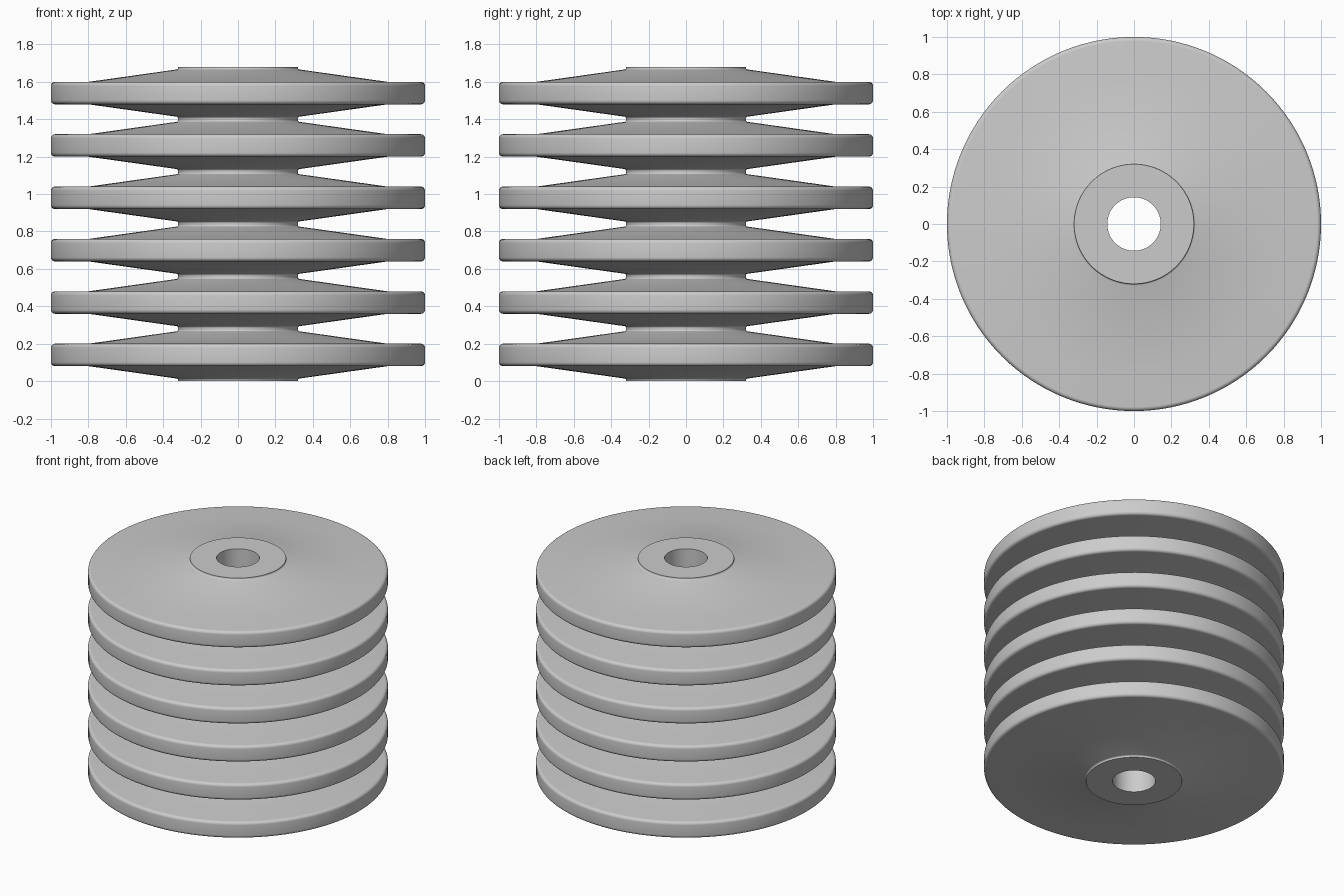
import bpy
import bmesh
import math

if "Cube" in bpy.data.objects:
    bpy.data.objects.remove(bpy.data.objects["Cube"], do_unlink=True)

SEGMENTS = 128
DISCS = 6
PITCH = 0.28
HUB_R = 0.32
BORE_R = 0.143
RIM_HALF = 0.06
RIM_FILLET = 0.022
NECK_FILLET = 0.01


def arc(cx, cz, radius, start, end, steps):
    """Points along a circular arc, angles in degrees."""
    angles = [math.radians(start + (end - start) * i / steps) for i in range(steps + 1)]
    return [(cx + radius * math.cos(a), cz + radius * math.sin(a)) for a in angles]


# Upper half of one disc, from the rim in to the neck, about its mid-plane
upper = arc(1 - RIM_FILLET, RIM_HALF - RIM_FILLET, RIM_FILLET, 0, 90, 6)
upper.append((0.80, RIM_HALF))
upper += arc(HUB_R + NECK_FILLET, 0.136, NECK_FILLET, 262, 180, 5)
lower = [(r, -z) for r, z in reversed(upper)]

# Whole stack: bottom face, repeated discs, top face and bore
profile = [(BORE_R, 0), (HUB_R, 0)]
for i in range(DISCS):
    mid = (i + 0.5) * PITCH
    profile += [(r, z + mid) for r, z in lower + upper]
profile += [(HUB_R, DISCS * PITCH), (BORE_R, DISCS * PITCH)]

# Revolve the closed profile around z
bm = bmesh.new()
rings = []
for s in range(SEGMENTS):
    a = 2 * math.pi * s / SEGMENTS
    rings.append([bm.verts.new((r * math.cos(a), r * math.sin(a), z)) for r, z in profile])
count = len(profile)
for s, ring in enumerate(rings):
    following = rings[(s + 1) % SEGMENTS]
    for j in range(count):
        k = (j + 1) % count
        bm.faces.new((ring[j], following[j], following[k], ring[k]))
bmesh.ops.recalc_face_normals(bm, faces=bm.faces)
mesh = bpy.data.meshes.new("disc_stack")
bm.to_mesh(mesh)
bm.free()
stack = bpy.data.objects.new("disc_stack", mesh)
bpy.context.collection.objects.link(stack)

# Plain grey material
grey = bpy.data.materials.new("plain_grey")
grey.use_nodes = True
colour = (0.6, 0.6, 0.6, 1)
grey.diffuse_color = colour
grey.node_tree.nodes["Principled BSDF"].inputs["Base Color"].default_value = colour
mesh.materials.append(grey)

# Smooth curves, sharp hub edges
bpy.ops.object.select_all(action="DESELECT")
stack.select_set(True)
bpy.context.view_layer.objects.active = stack
bpy.ops.object.shade_smooth_by_angle(angle=math.radians(30))
